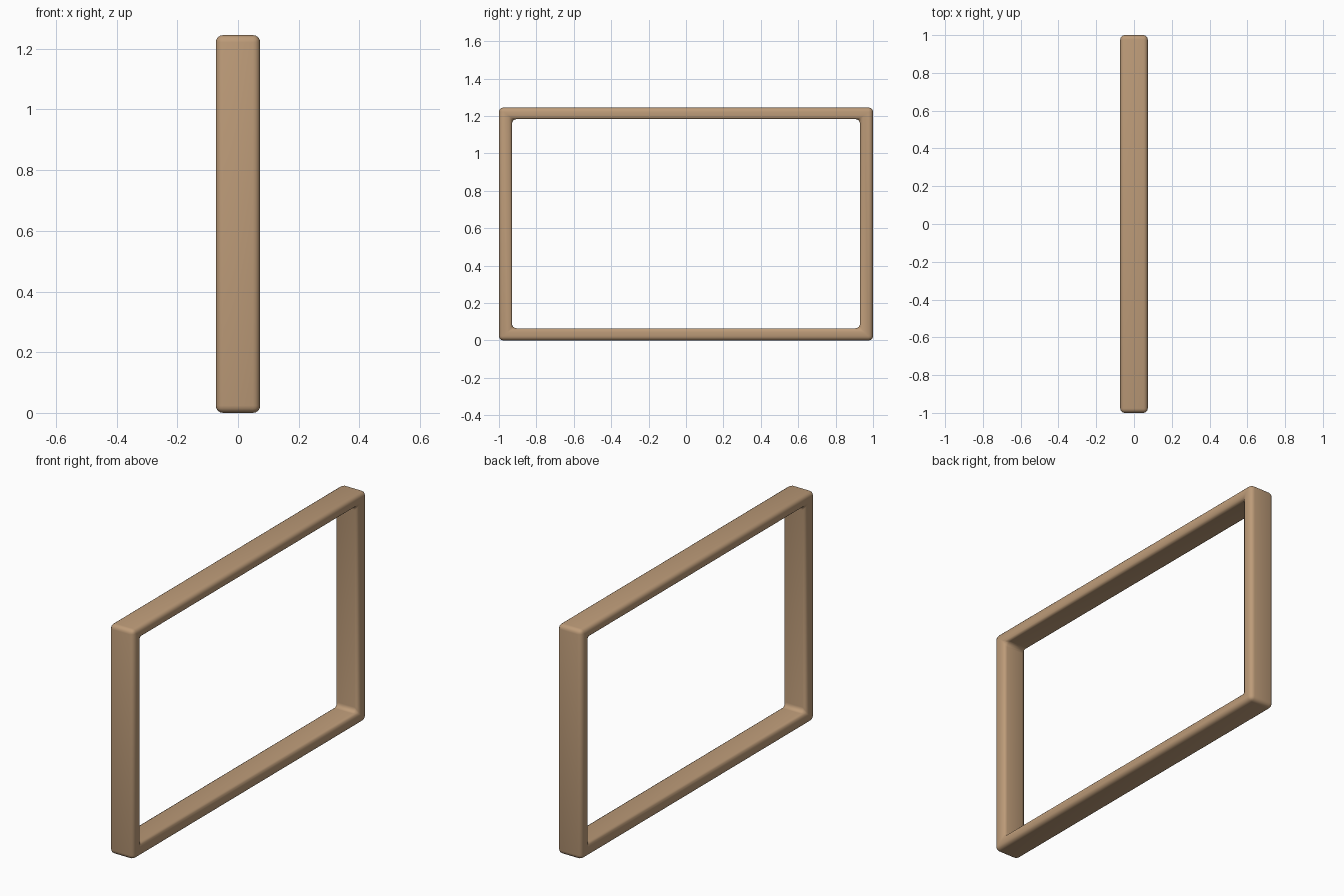
import bpy
import bmesh

if "Cube" in bpy.data.objects:
    bpy.data.objects.remove(bpy.data.objects["Cube"])

HALF_DEPTH = 0.073
# (half width in y, bottom z, top z)
OUTER = (1.0, 0.0, 1.245)
INNER = (0.93, 0.065, 1.183)


def loop(bm, rect, x):
    w, low, high = rect
    return [bm.verts.new((x, y, z)) for y, z in
            ((-w, low), (w, low), (w, high), (-w, high))]


# Rectangular ring: outer and inner loops on both sides
bm = bmesh.new()
rings = [loop(bm, OUTER, -HALF_DEPTH), loop(bm, OUTER, HALF_DEPTH),
         loop(bm, INNER, HALF_DEPTH), loop(bm, INNER, -HALF_DEPTH)]
for a, b in zip(rings, rings[1:] + rings[:1]):
    for i in range(4):
        j = (i + 1) % 4
        bm.faces.new((a[i], a[j], b[j], b[i]))
bmesh.ops.recalc_face_normals(bm, faces=bm.faces)
mesh = bpy.data.meshes.new("frame")
bm.to_mesh(mesh)
bm.free()
frame = bpy.data.objects.new("frame", mesh)
bpy.context.collection.objects.link(frame)

# Softened edges and rounded corners
bevel = frame.modifiers.new("soft_edges", 'BEVEL')
bevel.width = 0.024
bevel.segments = 4
bevel.limit_method = 'ANGLE'
mesh.shade_smooth()

# Tan wood
wood = bpy.data.materials.new("tan_wood")
wood.diffuse_color = (0.51, 0.33, 0.19, 1)
wood.use_nodes = True
wood.node_tree.nodes["Principled BSDF"].inputs["Base Color"].default_value = wood.diffuse_color
mesh.materials.append(wood)
